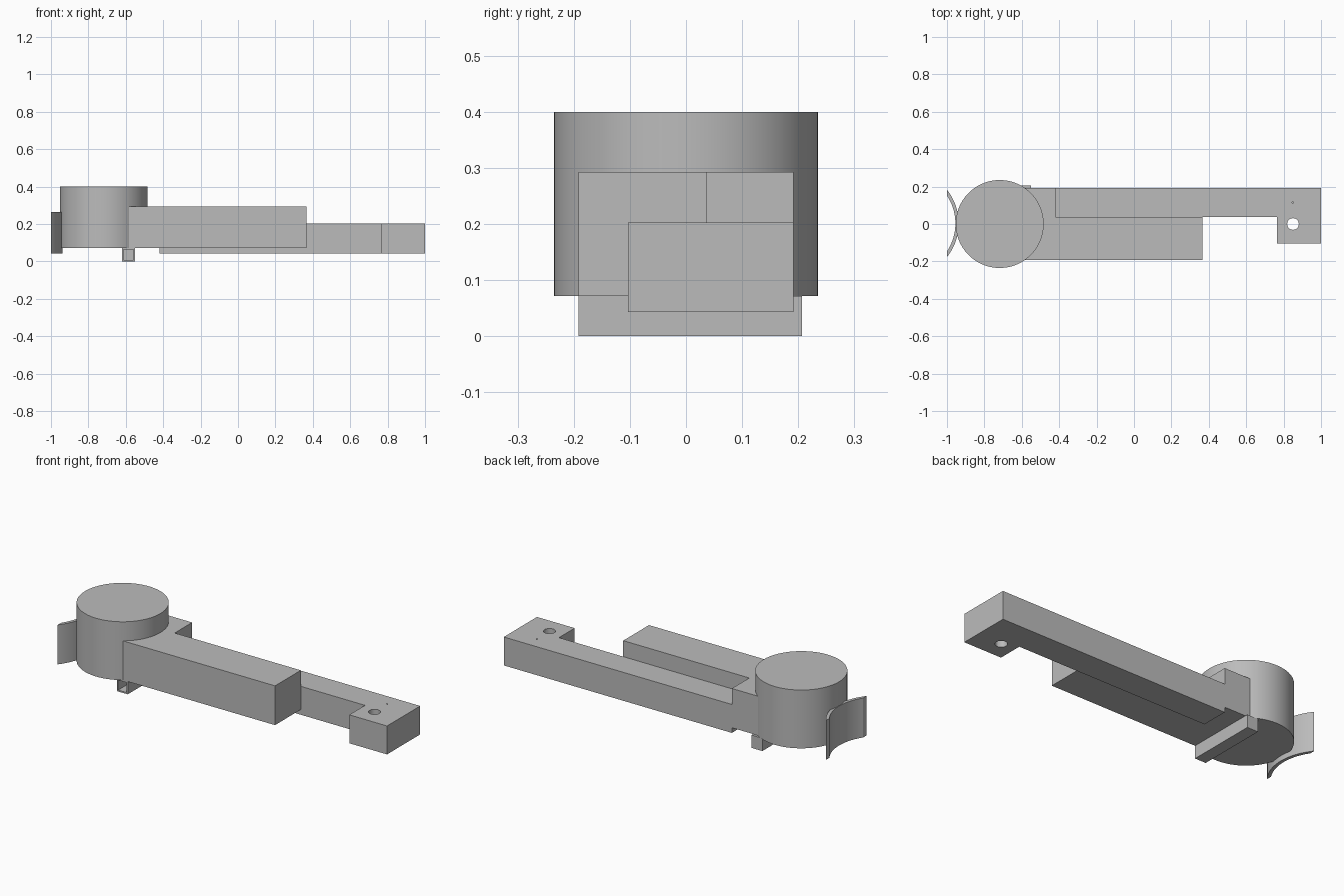
import bpy, bmesh, math

cube = bpy.data.objects.get("Cube")
if cube:
    bpy.data.objects.remove(cube, do_unlink=True)

grey = bpy.data.materials.new("plain grey")
grey.use_nodes = True
colour = (0.5, 0.5, 0.5, 1)
grey.diffuse_color = colour
grey.node_tree.nodes["Principled BSDF"].inputs["Base Color"].default_value = colour


def prism(name, outline, z0, z1, smooth=False):
    """Extrude a flat outline from z0 up to z1."""
    bm = bmesh.new()
    base = bm.faces.new([bm.verts.new((x, y, z0)) for x, y in outline])
    top = bmesh.ops.extrude_face_region(bm, geom=[base])["geom"]
    bmesh.ops.translate(bm, vec=(0, 0, z1 - z0),
                        verts=[v for v in top if isinstance(v, bmesh.types.BMVert)])
    bmesh.ops.recalc_face_normals(bm, faces=bm.faces)
    mesh = bpy.data.meshes.new(name)
    bm.to_mesh(mesh)
    bm.free()
    mesh.materials.append(grey)
    obj = bpy.data.objects.new(name, mesh)
    bpy.context.collection.objects.link(obj)
    if smooth:
        bpy.ops.object.select_all(action="DESELECT")
        obj.select_set(True)
        bpy.context.view_layer.objects.active = obj
        bpy.ops.object.shade_smooth_by_angle(angle=math.radians(30))
    return obj


def arc(cx, cy, r, a0, a1, n):
    return [(cx + r * math.cos(a0 + (a1 - a0) * i / n),
             cy + r * math.sin(a0 + (a1 - a0) * i / n)) for i in range(n + 1)]


def circle(cx, cy, r, n):
    return arc(cx, cy, r, 0, math.tau, n)[:-1]


def rect(x0, x1, y0, y1):
    return [(x0, y0), (x1, y0), (x1, y1), (x0, y1)]


def cut(obj, cutter):
    cutter.hide_render = True
    cutter.hide_set(True)
    cutter.display_type = "WIRE"
    mod = obj.modifiers.new("cut", "BOOLEAN")
    mod.operation = "DIFFERENCE"
    mod.solver = "EXACT"
    mod.object = cutter
    # Bake the cut and drop the helper
    bpy.context.view_layer.update()
    result = bpy.data.meshes.new_from_object(
        obj.evaluated_get(bpy.context.evaluated_depsgraph_get()))
    obj.modifiers.clear()
    obj.data = result
    bpy.data.objects.remove(cutter, do_unlink=True)


# Round drum
prism("drum", circle(-0.718, 0, 0.235, 96), 0.072, 0.4, smooth=True)

# Tall L-shaped block, its left end buried in the drum
prism("body_block", [(-0.7, -0.192), (0.365, -0.192), (0.365, 0.037),
                     (-0.42, 0.037), (-0.42, 0.192), (-0.7, 0.192)], 0.072, 0.293)

# Long low arm with a hooked end and its pin holes
arm = prism("arm", [(-0.42, 0.037), (0.765, 0.037), (0.765, -0.103),
                    (1, -0.103), (1, 0.192), (-0.42, 0.192)], 0.043, 0.203)
cut(arm, prism("pin_hole_cutter", circle(0.85, 0, 0.031, 32), 0, 0.3))
cut(arm, prism("small_hole_cutter", circle(0.848, 0.115, 0.004, 12), 0.15, 0.3))

# Square rail under the drum, hollow from the front
rail = prism("rail", rect(-0.62, -0.552, -0.192, 0.207), 0, 0.072)
cut(rail, prism("rail_cutter", rect(-0.612, -0.56, -0.3, 0.195), 0.008, 0.064))

# Curved shield on the left end, trimmed flat at the outer side
cx, r_out, r_in = -1.225, 0.288, 0.27
a_out = math.acos((-1 - cx) / r_out)
a_in = math.acos((-1 - cx) / r_in)
prism("shield", arc(cx, 0.003, r_out, -a_out, a_out, 32)
      + arc(cx, 0.003, r_in, a_in, -a_in, 32), 0.043, 0.265, smooth=True)
